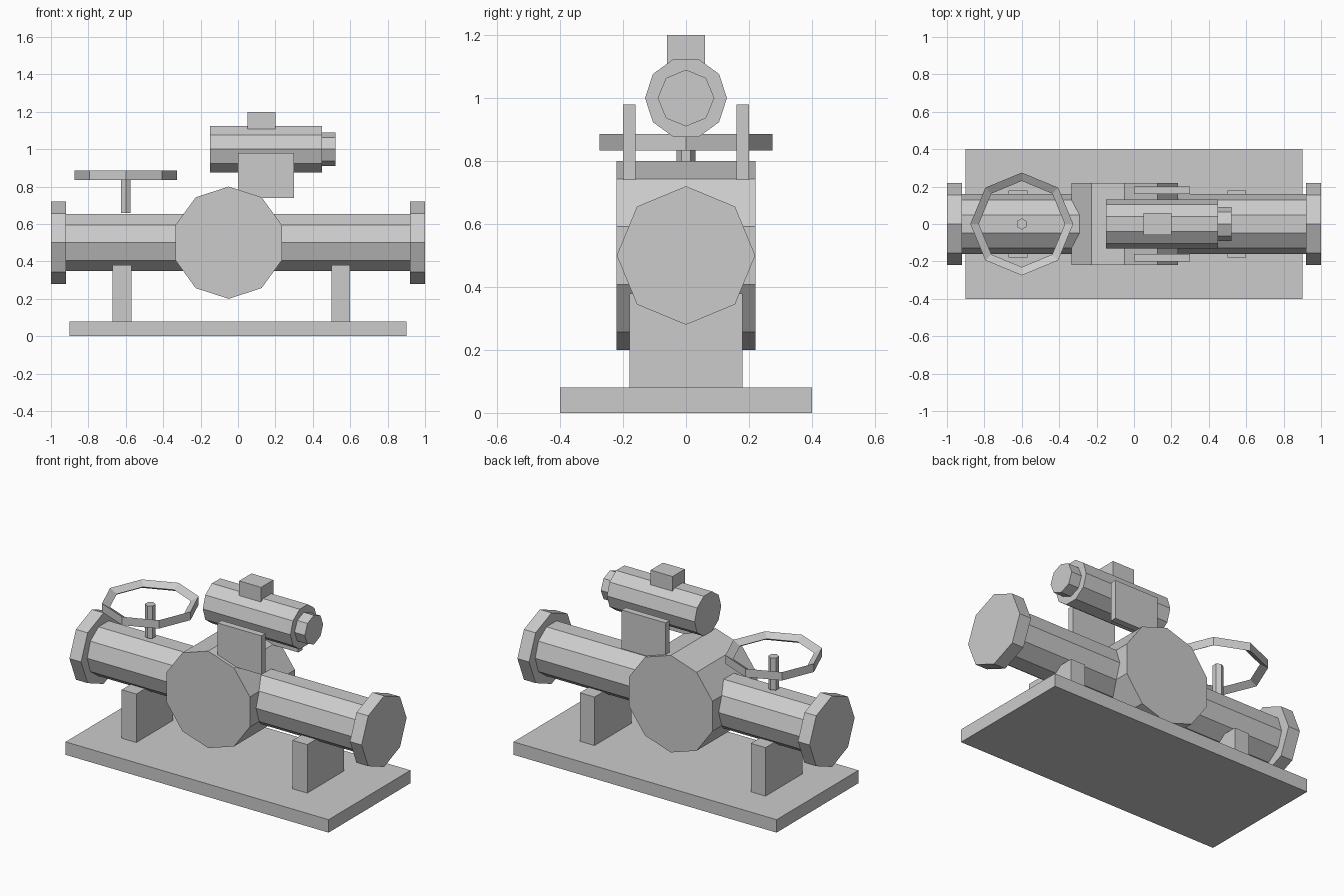
import bpy
import math
from math import pi
from mathutils import Matrix

cube = bpy.data.objects.get("Cube")
if cube:
    bpy.data.objects.remove(cube, do_unlink=True)

grey = bpy.data.materials.new("plain grey")
grey.use_nodes = True
COLOUR = (0.6, 0.6, 0.6, 1)
grey.diffuse_color = COLOUR
grey.node_tree.nodes["Principled BSDF"].inputs["Base Color"].default_value = COLOUR


def add_mesh(name, verts, faces):
    mesh = bpy.data.meshes.new(name)
    mesh.from_pydata(verts, [], faces)
    mesh.materials.append(grey)
    obj = bpy.data.objects.new(name, mesh)
    bpy.context.collection.objects.link(obj)
    return obj


def box(name, x, y, z):
    """Box from (low, high) pairs."""
    verts = [(a, b, c) for a in x for b in y for c in z]
    faces = [(0, 1, 3, 2), (4, 6, 7, 5), (0, 4, 5, 1),
             (2, 3, 7, 6), (0, 2, 6, 4), (1, 5, 7, 3)]
    return add_mesh(name, verts, faces)


def prism(name, axis, sides, radius, low, high, centre, start=0.0):
    """Regular prism along an axis; the angle starts on the axis after it."""
    k = "xyz".index(axis)
    verts = []
    for end in (low, high):
        for i in range(sides):
            a = start + 2 * pi * i / sides
            p = list(centre)
            p[k] = end
            p[(k + 1) % 3] += radius * math.cos(a)
            p[(k + 2) % 3] += radius * math.sin(a)
            verts.append(p)
    faces = [list(range(sides))[::-1], list(range(sides, 2 * sides))]
    for i in range(sides):
        j = (i + 1) % sides
        faces.append((i, j, j + sides, i + sides))
    return add_mesh(name, verts, faces)


def ring(name, centre, radius, tube, sides):
    """Ring of triangular section: upright outer wall, inner edge at mid height."""
    section = [(radius + tube * math.cos(a), tube * math.sin(a))
               for a in (pi / 3, pi, -pi / 3)]
    verts = []
    for i in range(sides):
        turn = Matrix.Rotation(2 * pi * i / sides, 3, 'Z')
        for r, h in section:
            p = turn.col[0] * r
            verts.append((centre[0] + p.x, centre[1] + p.y, centre[2] + h))
    faces = []
    for i in range(sides):
        j = (i + 1) % sides
        for s in range(3):
            t = (s + 1) % 3
            faces.append((3 * i + s, 3 * i + t, 3 * j + t, 3 * j + s))
    return add_mesh(name, verts, faces)


# Base and pipe supports
box("base_plate", (-0.9, 0.9), (-0.4, 0.4), (0, 0.08))
for side, x in (("right", -0.62), ("left", 0.55)):
    box(side + "_support", (x - 0.05, x + 0.05), (-0.18, 0.18), (0.08, 0.38))

# Main pipe with end flanges
AXIS = (0, 0, 0.5)
prism("main_pipe", "x", 10, 0.16, -0.92, 0.92, AXIS)
prism("right_flange", "x", 8, 0.22, -1, -0.92, AXIS)
prism("left_flange", "x", 8, 0.22, 0.92, 1, AXIS)

# Central housing, lying across the pipe with a corner on top
prism("central_housing", "y", 10, 0.3, -0.22, 0.22, (-0.05, 0, 0.5))

# Bracket plates beside the motor
for side, y in (("front", -0.18), ("back", 0.18)):
    box(side + "_bracket", (0, 0.3), (y - 0.02, y + 0.02), (0.74, 0.98))

# Motor, end cap and terminal box
prism("motor", "x", 10, 0.13, -0.15, 0.45, (0, 0, 1))
prism("motor_end_cap", "x", 8, 0.09, 0.45, 0.52, (0, 0, 1))
box("terminal_box", (0.05, 0.2), (-0.06, 0.06), (1.09, 1.2))

# Handwheel and stem
prism("handwheel_stem", "z", 6, 0.03, 0.66, 0.86, (-0.6, 0, 0), pi / 2)
ring("handwheel_rim", (-0.6, 0, 0.86), 0.26, 0.03, 8)

# Make all faces point outward
import bmesh
for obj in bpy.context.collection.objects:
    if obj.type == 'MESH' and obj.data.materials and obj.data.materials[0] == grey:
        bm = bmesh.new()
        bm.from_mesh(obj.data)
        bmesh.ops.recalc_face_normals(bm, faces=bm.faces)
        bm.to_mesh(obj.data)
        bm.free()
